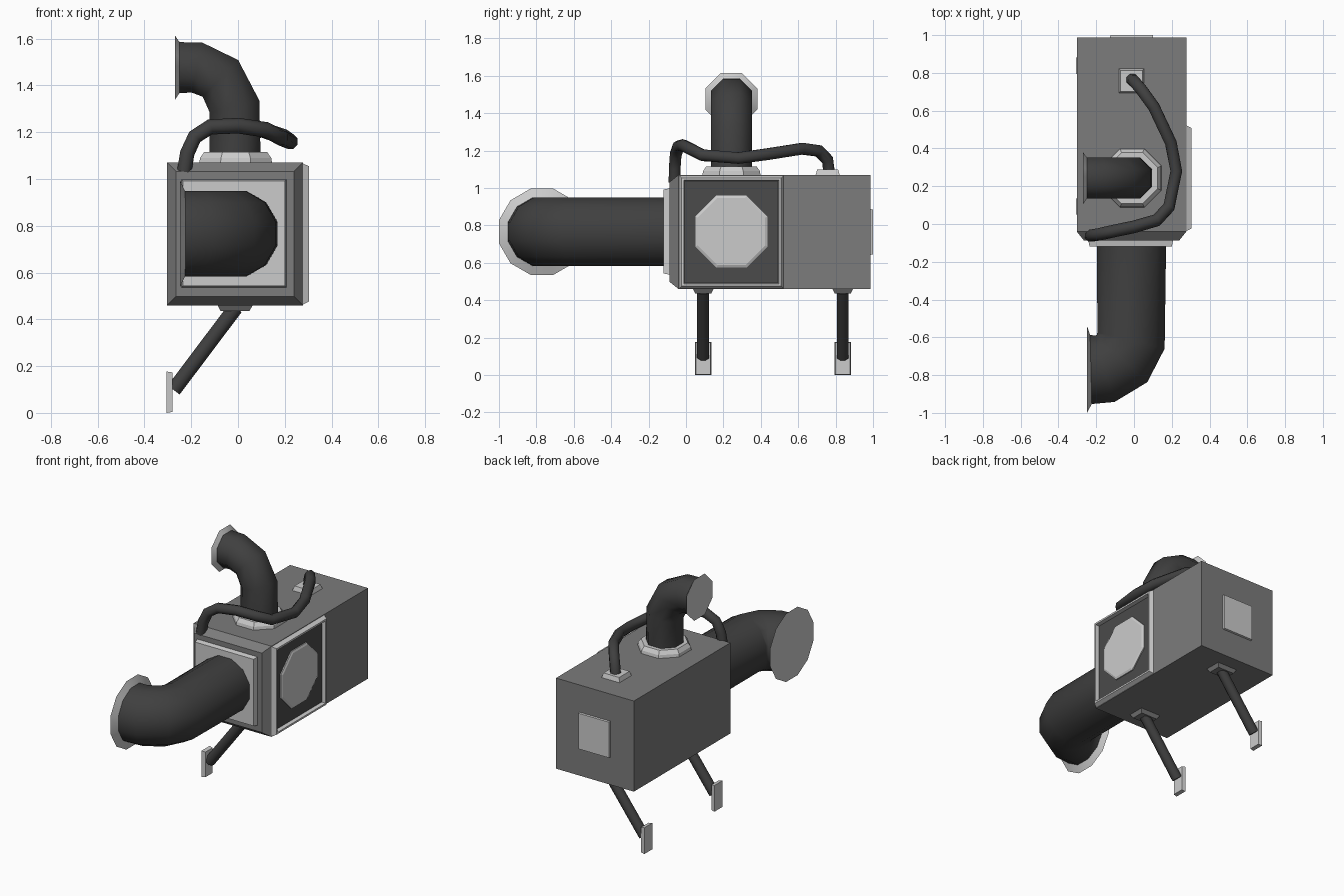
import bpy, bmesh, math
from mathutils import Vector

if "Cube" in bpy.data.objects:
    bpy.data.objects.remove(bpy.data.objects["Cube"])


def grey(name, v):
    m = bpy.data.materials.new(name)
    m.diffuse_color = (v, v, v, 1)
    m.use_nodes = True
    m.node_tree.nodes["Principled BSDF"].inputs["Base Color"].default_value = m.diffuse_color
    return m


RUBBER = grey("dark_rubber", 0.05)
BODY = grey("body_grey", 0.2)
PANEL = grey("recess_grey", 0.07)
METAL = grey("light_metal", 0.62)


def finish(name, bm, mats, smooth=False):
    bmesh.ops.recalc_face_normals(bm, faces=bm.faces)
    me = bpy.data.meshes.new(name)
    bm.to_mesh(me)
    bm.free()
    for m in mats:
        me.materials.append(m)
    ob = bpy.data.objects.new(name, me)
    bpy.context.collection.objects.link(ob)
    if smooth:
        bpy.ops.object.select_all(action='DESELECT')
        ob.select_set(True)
        bpy.context.view_layer.objects.active = ob
        bpy.ops.object.shade_smooth_by_angle(angle=math.radians(50))
    return ob


def box_bm(x0, x1, y0, y1, z0, z1):
    bm = bmesh.new()
    bmesh.ops.create_cube(bm, size=1)
    for v in bm.verts:
        v.co = ((x0 + x1) / 2 + v.co.x * (x1 - x0),
                (y0 + y1) / 2 + v.co.y * (y1 - y0),
                (z0 + z1) / 2 + v.co.z * (z1 - z0))
    return bm


def taper(bm, axis, sign, inset):
    """Shrink the box face that points along sign*axis by an inset."""
    face = max(bm.faces, key=lambda f: sign * f.calc_center_median()[axis])
    c = face.calc_center_median()
    for v in face.verts:
        for a in range(3):
            if a != axis:
                v.co[a] -= math.copysign(inset, v.co[a] - c[a])
    return face


def sweep(name, path, radii, sides, mats, smooth=True, dish=0.0):
    """Tube along a path, flats facing the axes; a second material goes on the flared end."""
    pts = [Vector(p) for p in path]
    bm = bmesh.new()
    rings, side = [], None
    for i, p in enumerate(pts):
        t = Vector((0, 0, 0))
        if i:
            t += (p - pts[i - 1]).normalized()
        if i < len(pts) - 1:
            t += (pts[i + 1] - p).normalized()
        t.normalize()
        if side is None:
            side = Vector((1, 0, 0)) if abs(t.x) < 0.9 else Vector((0, 1, 0))
        side = (side - t * side.dot(t)).normalized()
        up = t.cross(side)
        r = radii[i] / math.cos(math.pi / sides)
        ring = []
        for k in range(sides):
            a = 2 * math.pi * (k + 0.5) / sides
            ring.append(bm.verts.new(p + r * (side * math.cos(a) + up * math.sin(a))))
        rings.append(ring)
    end_mat = len(mats) - 1
    for i, (a, b) in enumerate(zip(rings, rings[1:])):
        for k in range(sides):
            j = (k + 1) % sides
            f = bm.faces.new((a[k], a[j], b[j], b[k]))
            f.material_index = end_mat if i == len(rings) - 2 else 0
    bm.faces.new(rings[0])
    # slightly dished end cap
    tip = bm.verts.new(pts[-1] - t * dish)
    for k in range(sides):
        f = bm.faces.new((rings[-1][k], rings[-1][(k + 1) % sides], tip))
        f.material_index = end_mat
    return finish(name, bm, mats, smooth)


# Main housing with a chamfered front
bm = box_bm(-0.303, 0.277, -0.04, 0.987, 0.46, 1.07)
front = min(bm.faces, key=lambda f: f.calc_center_median().y)
new = bmesh.ops.extrude_face_region(bm, geom=[front])
bmesh.ops.delete(bm, geom=[front], context='FACES_ONLY')
for v in [g for g in new['geom'] if isinstance(g, bmesh.types.BMVert)]:
    v.co.y = -0.088
taper(bm, 1, -1, 0.038)
finish("housing", bm, [BODY])

# Front and rear plates
bm = box_bm(-0.243, 0.208, -0.12, -0.08, 0.535, 1.0)
taper(bm, 1, -1, 0.008)
finish("front_plate", bm, [METAL])
bm = box_bm(-0.13, 0.105, 0.97, 1.0, 0.64, 0.89)
taper(bm, 1, 1, 0.005)
finish("rear_plate", bm, [METAL])

# Framed recess and round lens on the right side
bm = box_bm(0.27, 0.304, -0.04, 0.525, 0.46, 1.07)
face = taper(bm, 0, 1, 0.016)
bmesh.ops.inset_region(bm, faces=[face], thickness=0.017, depth=0)
bmesh.ops.inset_region(bm, faces=[face], thickness=0.006, depth=-0.025)
face.material_index = 1
finish("side_frame", bm, [METAL, PANEL])
sweep("side_lens", [(0.275, 0.243, 0.767), (0.286, 0.243, 0.767), (0.292, 0.243, 0.767)],
      [0.193, 0.193, 0.18], 8, [METAL], False)

# Large front pipe bending left, with flared end
bend = [(-0.2 + 0.187 * math.cos(math.radians(a)),
         -0.585 - 0.187 * math.sin(math.radians(a)), 0.766) for a in (10, 43, 76)]
sweep("front_pipe",
      [(-0.013, -0.1, 0.766)] + bend + [(-0.228, -0.77, 0.766), (-0.249, -0.77, 0.766)],
      [0.183] * 5 + [0.23], 12, [RUBBER, METAL], dish=0.012)

# Smaller top pipe bending left, with tapered collar
sweep("top_pipe",
      [(-0.012, 0.243, 1.08), (-0.015, 0.243, 1.31), (-0.075, 0.243, 1.43),
       (-0.175, 0.243, 1.476), (-0.25, 0.243, 1.476), (-0.27, 0.243, 1.476)],
      [0.109] * 5 + [0.138], 8, [RUBBER, METAL], dish=0.01)
sweep("top_pipe_collar",
      [(-0.01, 0.243, 1.06), (-0.01, 0.243, 1.09), (-0.01, 0.243, 1.115)],
      [0.157, 0.152, 0.135], 8, [METAL], False)

# Cable looping round the top pipe, and its socket
cable = [(-0.23, -0.062, 1.03), (-0.217, -0.06, 1.11), (-0.185, -0.055, 1.18),
         (-0.12, -0.04, 1.222), (0.0, -0.015, 1.228), (0.12, 0.02, 1.21),
         (0.185, 0.09, 1.175), (0.224, 0.28, 1.16), (0.195, 0.43, 1.18),
         (0.105, 0.62, 1.21), (0.04, 0.71, 1.198), (0.0, 0.757, 1.15),
         (-0.012, 0.765, 1.08)]
sweep("cable", cable, [0.031] * len(cable), 8, [RUBBER])
bm = box_bm(-0.083, 0.057, 0.69, 0.825, 1.06, 1.1)
taper(bm, 2, 1, 0.012)
finish("cable_socket", bm, [METAL])

# Two slanted support legs with mounts and wall feet
for label, y in (("front", 0.092), ("rear", 0.838)):
    sweep(label + "_leg", [(-0.01, y, 0.45), (-0.275, y, 0.098)], [0.032] * 2, 8, [RUBBER])
    bm = box_bm(-0.09, 0.065, y - 0.058, y + 0.058, 0.435, 0.465)
    taper(bm, 2, -1, 0.016)
    finish(label + "_leg_mount", bm, [BODY])
    bm = box_bm(-0.306, -0.28, y - 0.043, y + 0.043, 0.0, 0.177)
    taper(bm, 0, 1, 0.004)
    finish(label + "_foot", bm, [METAL])
